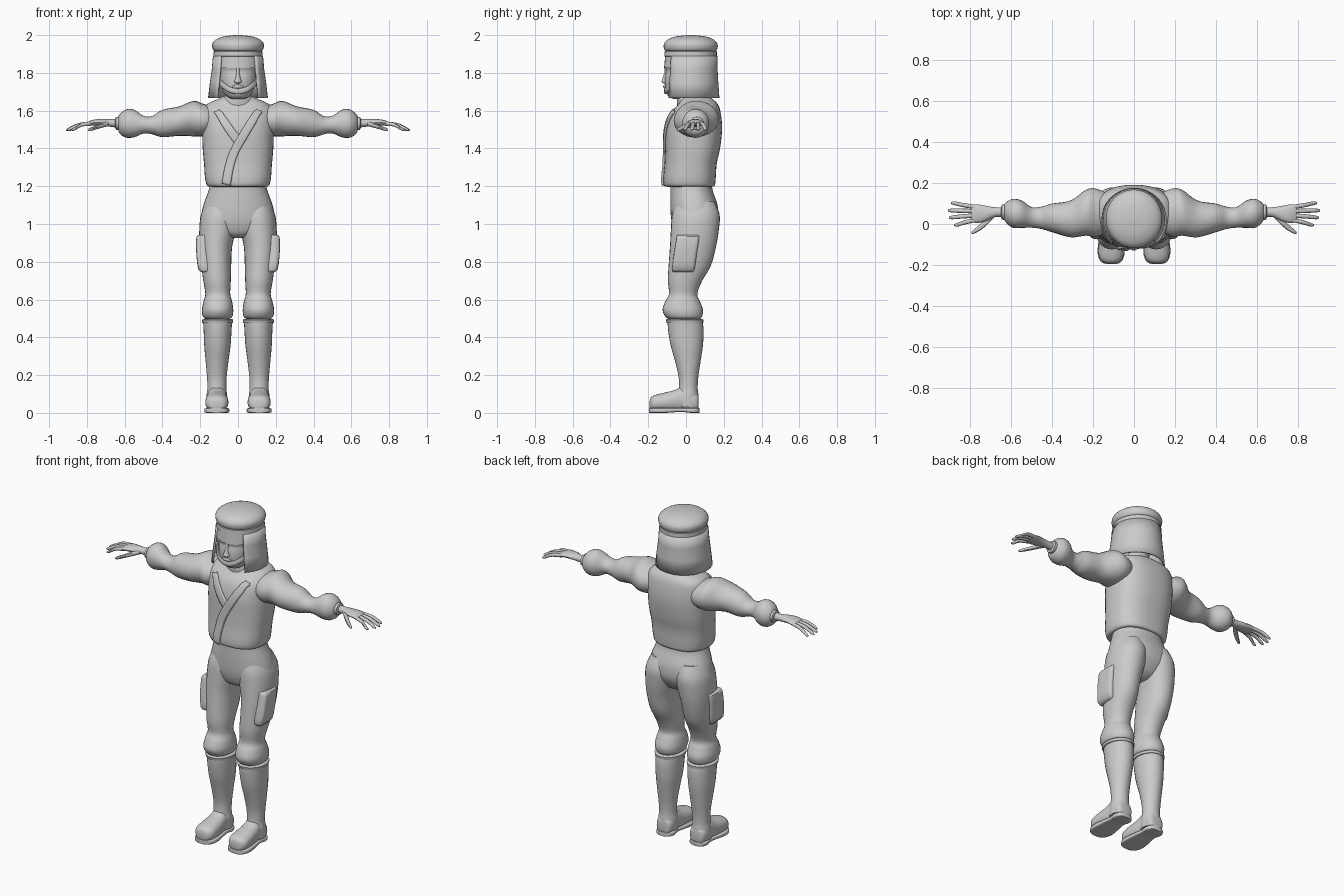
import bpy, bmesh, math
from mathutils import Vector


def finish(name, bm, mirror=False, angle=40):
    bmesh.ops.recalc_face_normals(bm, faces=bm.faces)
    me = bpy.data.meshes.new(name)
    bm.to_mesh(me)
    bm.free()
    ob = bpy.data.objects.new(name, me)
    bpy.context.collection.objects.link(ob)
    if mirror:
        ob.modifiers.new("Mirror", 'MIRROR')
    bpy.ops.object.select_all(action='DESELECT')
    ob.select_set(True)
    bpy.context.view_layer.objects.active = ob
    bpy.ops.object.shade_smooth_by_angle(angle=math.radians(angle))
    return ob


def resample(rows, sub):
    # Catmull-Rom interpolation of section parameters
    r = [Vector(x) for x in rows]
    if sub == 1:
        return r
    r = [r[0]] + r + [r[-1]]
    out = []
    for i in range(1, len(r) - 2):
        a, b, c, d = r[i - 1:i + 3]
        for k in range(sub):
            t = k / sub
            out.append(0.5 * (2 * b + (c - a) * t + (2 * a - 5 * b + 4 * c - d) * t * t
                              + (3 * b - a - 3 * c + d) * t ** 3))
    return out + [r[-1]]


def loft(name, rows, axis='Z', n=28, p=2.0, sub=4, mirror=False, angle=40):
    # rows: position along axis, centre a, centre b, radius a, radius b
    bm = bmesh.new()
    rings = []
    for t, a, b, ra, rb in resample(rows, sub):
        ring = []
        for k in range(n):
            w = 2 * math.pi * k / n
            c, s = math.cos(w), math.sin(w)
            u = a + ra * math.copysign(abs(c) ** (2 / p), c)
            v = b + rb * math.copysign(abs(s) ** (2 / p), s)
            co = {'Z': (u, v, t), 'X': (t, u, v), 'Y': (u, t, v)}[axis]
            ring.append(bm.verts.new(co))
        rings.append(ring)
    for r0, r1 in zip(rings, rings[1:]):
        for k in range(n):
            bm.faces.new((r0[k], r0[(k + 1) % n], r1[(k + 1) % n], r1[k]))
    bm.faces.new(rings[0])
    bm.faces.new(rings[-1])
    return finish(name, bm, mirror, angle)


# Tunic body
torso = loft("tunic", [
    (1.197, 0, .02, .14, .115), (1.203, 0, .018, .163, .134), (1.24, 0, .018, .174, .139),
    (1.32, 0, .025, .18, .138), (1.4, 0, .035, .187, .145), (1.5, 0, .042, .19, .149),
    (1.58, 0, .05, .19, .135), (1.63, 0, .063, .17, .108), (1.66, 0, .058, .11, .085),
    (1.675, 0, .05, .08, .065)], n=40, p=2.5)


# Crossed lapels lying on the tunic
def lapel(name, pts, width, lift):
    bm = bmesh.new()
    path = resample(pts, 6)
    prev = None
    for i, q in enumerate(path):
        d = (path[min(i + 1, len(path) - 1)] - path[max(i - 1, 0)]).normalized()
        row = [bm.verts.new((q.x - d.y * width * s, -.11, q.y + d.x * width * s))
               for s in (-.5, -.25, 0, .25, .5)]
        if prev:
            for k in range(4):
                bm.faces.new((prev[k], prev[k + 1], row[k + 1], row[k]))
        prev = row
    ob = finish(name, bm)
    m = ob.modifiers.new("Wrap", 'SHRINKWRAP')
    m.target = torso
    m.wrap_method = 'NEAREST_SURFACEPOINT'
    m.wrap_mode = 'ABOVE_SURFACE'
    m.offset = lift
    m = ob.modifiers.new("Thick", 'SOLIDIFY')
    m.thickness = .012
    m.offset = 0


lapel("under_lapel", [(-.13, 1.635), (-.085, 1.56), (-.045, 1.5), (.0, 1.44)], .045, .002)
lapel("over_lapel", [(.13, 1.635), (.085, 1.56), (.03, 1.47), (-.02, 1.38),
                     (-.045, 1.3), (-.06, 1.212)], .045, .006)

# Sleeves: shoulder puff, narrow elbow, forearm puff
loft("sleeve", [
    (.12, .055, 1.55, .09, .07), (.185, .055, 1.55, .118, .086), (.235, .055, 1.558, .112, .094),
    (.31, .025, 1.545, .09, .078), (.4, .03, 1.532, .07, .072), (.455, .03, 1.523, .054, .048),
    (.5, .032, 1.526, .05, .047), (.55, .048, 1.532, .067, .073), (.59, .052, 1.532, .071, .075),
    (.62, .055, 1.53, .055, .058), (.632, .058, 1.53, .04, .042)], axis='X', n=24, mirror=True)
loft("cuff", [(.62, .058, 1.533, .038, .036), (.646, .058, 1.533, .037, .034),
              (.65, .058, 1.533, .026, .024)], axis='X', n=20, sub=1, mirror=True)

# Hands
loft("palm", [
    (.63, .058, 1.533, .024, .024), (.68, .058, 1.535, .024, .02), (.72, .052, 1.537, .036, .019),
    (.76, .05, 1.537, .045, .016), (.79, .052, 1.532, .043, .012), (.797, .052, 1.531, .03, .006)],
    axis='X', n=16, mirror=True)
for i, (y0, y1, x1) in enumerate([(.083, .102, .895), (.063, .066, .91), (.042, .032, .905), (.02, -.004, .88)]):
    ym, xm = (y0 + y1) / 2, (.775 + x1) / 2
    loft("finger_%d" % (i + 1), [
        (.775, y0, 1.533, .011, .011), (xm, ym, 1.525, .0105, .0105),
        (x1 - .015, y1, 1.503, .009, .009), (x1, y1, 1.497, .004, .004)],
        axis='X', n=10, sub=3, mirror=True)
loft("thumb", [(.685, .045, 1.53, .014, .012), (.72, .012, 1.522, .018, .013), (.755, -.018, 1.51, .015, .011),
               (.785, -.038, 1.5, .01, .009), (.795, -.043, 1.497, .004, .004)],
     axis='X', n=10, sub=3, mirror=True)

# Trousers
loft("hips", [
    (1.21, 0, .027, .148, .11), (1.17, 0, .03, .158, .113), (1.1, 0, .042, .183, .125),
    (1.03, 0, .045, .195, .124), (.98, 0, .04, .17, .108), (.945, 0, .035, .12, .085),
    (.925, 0, .035, .05, .05)], n=36, p=2.2)
loft("trouser_leg", [
    (1.12, .095, .05, .07, .1), (1.05, .1, .052, .096, .126), (.97, .108, .047, .097, .127),
    (.88, .117, .037, .086, .122), (.78, .115, .02, .079, .112), (.7, .111, -.005, .073, .091),
    (.63, .107, -.015, .066, .075), (.59, .107, -.018, .076, .092), (.545, .108, -.017, .083, .107),
    (.51, .108, -.012, .078, .097), (.495, .108, -.008, .06, .08)], n=28, p=2.1, mirror=True)
# Thigh pockets
loft("thigh_pocket", [
    (.745, .17, -.015, .02, .05), (.76, .175, -.014, .035, .06), (.83, .184, -.005, .036, .061),
    (.9, .188, .006, .034, .061), (.935, .186, .011, .032, .06), (.943, .18, .011, .022, .055)],
    n=24, p=5, sub=2, mirror=True)

# Boots
loft("boot_shaft", [
    (.485, .108, -.005, .077, .092), (.44, .108, -.001, .074, .094), (.36, .109, .004, .07, .086),
    (.27, .111, .01, .06, .067), (.19, .112, .013, .052, .052), (.13, .112, .012, .05, .05),
    (.09, .112, .01, .055, .056), (.03, .112, .01, .055, .056)], n=28, mirror=True)
loft("boot_cuff", [(.474, .108, -.005, .074, .09), (.477, .108, -.006, .081, .097),
                   (.492, .108, -.007, .083, .1), (.497, .108, -.007, .076, .094)],
     n=28, sub=1, mirror=True)
loft("boot_foot", [
    (-.192, .112, .045, .02, .018), (-.185, .112, .048, .042, .035), (-.16, .112, .053, .059, .043),
    (-.11, .112, .058, .061, .05), (-.06, .112, .064, .056, .057), (-.02, .112, .072, .052, .066),
    (.03, .112, .062, .053, .057), (.06, .112, .055, .043, .048), (.067, .112, .05, .02, .03)],
    axis='Y', n=28, p=2.3, mirror=True)
loft("boot_sole", [
    (-.196, .112, .013, .025, .013), (-.186, .112, .013, .048, .013), (-.155, .112, .013, .064, .013),
    (-.11, .112, .013, .065, .013), (-.05, .112, .015, .056, .011), (-.01, .112, .015, .05, .011),
    (.03, .112, .013, .055, .013), (.06, .112, .013, .045, .013), (.072, .112, .013, .022, .013)],
    axis='Y', n=28, p=6, mirror=True)

# Head and neck
loft("neck", [(1.6, 0, .04, .1, .085), (1.65, 0, .035, .088, .083), (1.67, 0, .025, .075, .072),
              (1.7, 0, .02, .066, .068), (1.78, 0, .02, .066, .07)])
loft("head", [
    (1.662, 0, -.035, .03, .03), (1.672, 0, -.035, .055, .055), (1.7, 0, -.03, .078, .075),
    (1.74, 0, -.018, .09, .094), (1.78, 0, -.005, .098, .106), (1.81, 0, .003, .102, .109),
    (1.84, 0, .01, .107, .124), (1.9, 0, .02, .11, .125)], n=32, p=2.2)
loft("nose", [(1.743, 0, -.108, .008, .008), (1.752, 0, -.112, .02, .018), (1.77, 0, -.108, .014, .017),
              (1.8, 0, -.104, .009, .012), (1.825, 0, -.103, .01, .01)], n=14)
loft("lips", [(-.032, -.106, 1.727, .003, .003), (0, -.113, 1.728, .008, .011), (.032, -.106, 1.727, .003, .003)],
     axis='X', n=10)
# Strap under the mouth
loft("chin_strap", [(-.112, -.045, 1.765, .01, .018), (-.08, -.08, 1.735, .01, .018), (-.045, -.1, 1.712, .01, .016),
                    (0, -.106, 1.702, .01, .015), (.045, -.1, 1.712, .01, .016), (.08, -.08, 1.735, .01, .018),
                    (.112, -.045, 1.765, .01, .018)], axis='X', n=12, p=3)

# Cap
loft("cap_crown", [(1.825, 0, .022, .124, .132), (1.827, 0, .022, .13, .138), (1.895, 0, .024, .124, .134)],
     n=36, sub=1)
loft("cap_band", [(1.886, 0, .024, .122, .132), (1.889, 0, .024, .13, .139), (1.914, 0, .025, .129, .138),
                  (1.917, 0, .025, .12, .128)], n=36, sub=1)
loft("cap_top", [(1.912, 0, .025, .118, .125), (1.924, 0, .025, .133, .14), (1.952, 0, .025, .137, .142),
                 (1.976, 0, .025, .118, .122), (1.993, 0, .025, .075, .078), (2.0, 0, .025, .015, .015)], n=36)

# Neck curtain, open at the face
bm = bmesh.new()
prev = None
for z, cy, rx, ry in [(1.89, .023, .128, .138), (1.82, .021, .134, .141), (1.75, .02, .144, .146), (1.668, .02, .154, .152)]:
    row = []
    for k in range(33):
        a = math.radians(44 + 272 * k / 32)
        row.append(bm.verts.new((rx * math.sin(a), cy - ry * math.cos(a), z)))
    if prev:
        for k in range(32):
            bm.faces.new((prev[k], prev[k + 1], row[k + 1], row[k]))
    prev = row
curtain = finish("neck_curtain", bm)
m = curtain.modifiers.new("Thick", 'SOLIDIFY')
m.thickness = .01
m.offset = 0
